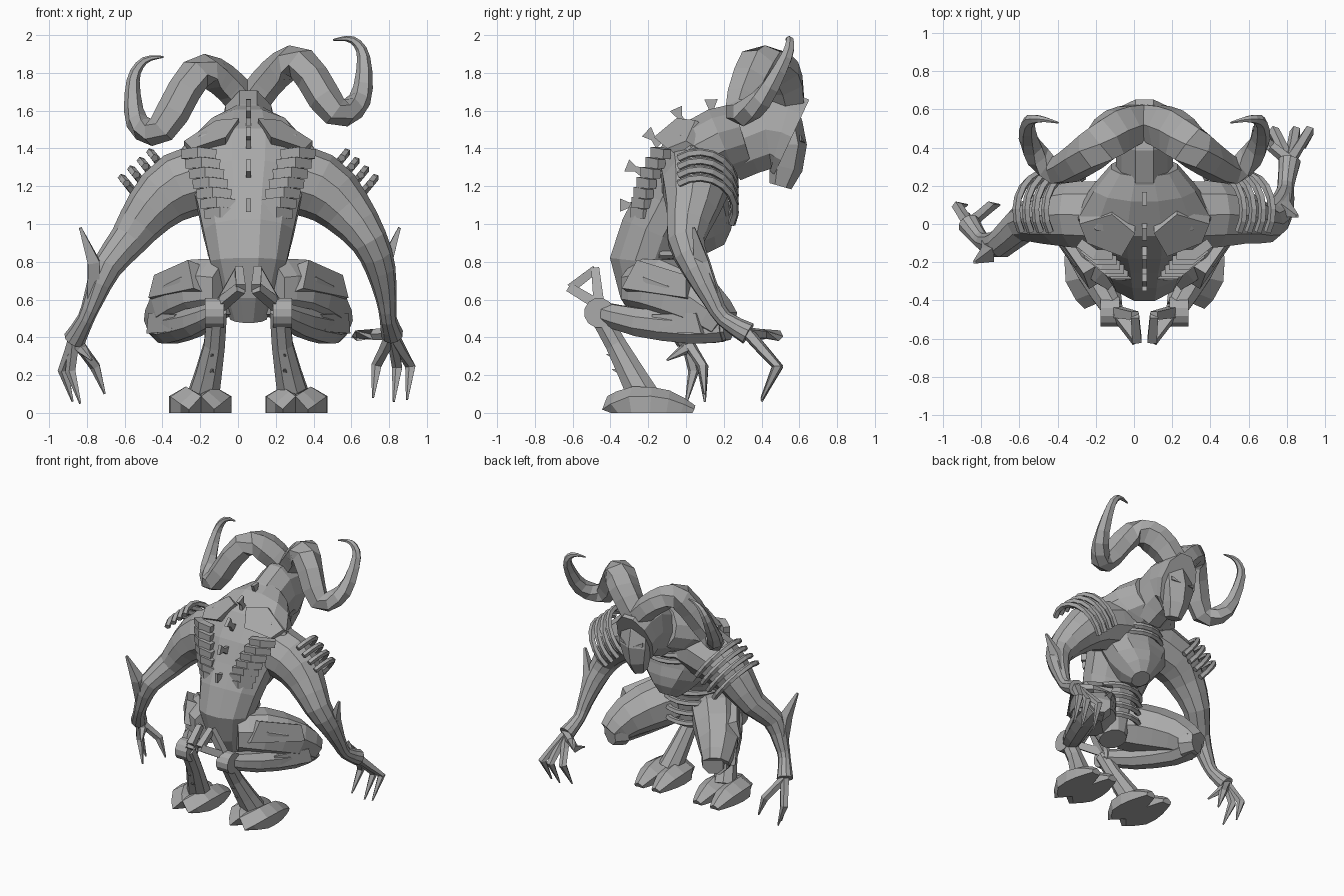
import bpy, bmesh, math
from mathutils import Vector

if "Cube" in bpy.data.objects:
    bpy.data.objects.remove(bpy.data.objects["Cube"])

grey = (0.4, 0.4, 0.4, 1)
stone = bpy.data.materials.new("stone grey")
stone.use_nodes = True
stone.diffuse_color = grey
stone.node_tree.nodes["Principled BSDF"].inputs["Base Color"].default_value = grey

MID = 0.055  # body centre line, slightly off because the hands reach unevenly
ACROSS, ALONG, UP = Vector((1, 0, 0)), Vector((0, 1, 0)), Vector((0, 0, 1))


def finish(name, bm):
    """Turn a bmesh into a flat shaded object."""
    bmesh.ops.recalc_face_normals(bm, faces=bm.faces)
    mesh = bpy.data.meshes.new(name)
    bm.to_mesh(mesh)
    bm.free()
    mesh.materials.append(stone)
    part = bpy.data.objects.new(name, mesh)
    bpy.context.collection.objects.link(part)


def smooth_path(points, steps):
    """Spline through points of x, y, z and radius."""
    keys = [Vector(p) for p in points]
    path = []
    for i in range(len(keys) - 1):
        b, c = keys[i], keys[i + 1]
        leave = (c - keys[max(i - 1, 0)]) / 2
        arrive = (keys[min(i + 2, len(keys) - 1)] - b) / 2
        for step in range(steps):
            t = step / steps
            ease = t * t * (3 - 2 * t)
            path.append(b.lerp(c, ease) + leave * t * (1 - t) ** 2 - arrive * t * t * (1 - t))
    return path + [keys[-1]]


def tube(name, points, sides=8, wide=ACROSS, depth=1, steps=2, side=1, lean=0):
    """Loft along a spline; the radius lies along 'wide', 'depth' caps the other one."""
    path = smooth_path(points, steps)
    for p in path:
        p.x *= side
        p.z += lean * p.x
    bm = bmesh.new()
    rings = []
    for i, p in enumerate(path):
        way = (path[min(i + 1, len(path) - 1)] - path[max(i - 1, 0)]).to_3d().normalized()
        u = (wide - way * wide.dot(way)).normalized()
        w = way.cross(u) * min(p.w, depth)
        ring = []
        for k in range(sides):
            a = math.tau * (k + 0.5) / sides
            spot = p.to_3d() + ACROSS * MID + u * p.w * math.cos(a) + w * math.sin(a)
            spot.z = max(spot.z, 0)
            ring.append(bm.verts.new(spot))
        rings.append(ring)
    for low, high in zip(rings, rings[1:]):
        for k in range(sides):
            bm.faces.new((low[k - 1], low[k], high[k], high[k - 1]))
    bm.faces.new(rings[0])
    bm.faces.new(rings[-1])
    finish(name, bm)


def slab(name, outline, push, side):
    """Polygon plate with thickness along a vector."""
    bm = bmesh.new()
    face = bm.faces.new([bm.verts.new((MID + side * x, y, z)) for x, y, z in outline])
    grown = bmesh.ops.extrude_face_region(bm, geom=[face])["geom"]
    moved = [g for g in grown if isinstance(g, bmesh.types.BMVert)]
    bmesh.ops.translate(bm, verts=moved, vec=(push[0] * side, push[1], push[2]))
    finish(name, bm)


def band(name, centre, u, w, start, end, wide=UP, side=1):
    """Thin curved band around a centre."""
    points = []
    for i in range(9):
        a = math.radians(start + (end - start) * i / 8)
        points.append((*(Vector(centre) + Vector(u) * math.cos(a) + Vector(w) * math.sin(a)), .022))
    tube(name, points, 5, wide, steps=1, side=side)


# Torso, chest and their bands
tube("torso", [(0, -.17, .5, .1), (0, -.22, .8, .21), (0, -.09, 1.1, .28),
               (0, .06, 1.37, .36), (0, .3, 1.47, .18)], 12, depth=.19)
tube("chest", [(0, .1, 1.4, .25), (0, .05, 1.2, .32), (0, .08, 1, .22), (0, .14, .86, .07)],
     10, depth=.17)
for i in range(3):
    band("collar_band", (0, .06, 1.18 + i * .05), (.2, 0, 0), ALONG * .19, 10, 170)
for i in range(4):
    band("belly_band", (0, -.18, .6 + i * .08), (.2, 0, 0), ALONG * .2, 10, 170)

# Head with a ridged mask
tube("head", [(0, .2, 1.4, .2), (0, .42, 1.5, .22), (0, .56, 1.46, .23)], 10, UP, depth=.15)
tube("face_mask", [(0, .5, 1.6, .1), (0, .55, 1.42, .13), (0, .5, 1.2, .06)], 6, depth=.09)

# Spines fan out around the upper back
for i in range(5):
    a = math.radians(180 - i * 22)
    out = Vector((0, math.cos(a), math.sin(a)))
    base = Vector((0, .15 + out.y * .4, 1.1 + out.z * .46))
    tube("back_spine", [(*base, .04), (*(base + out * .05), .02), (*(base + out * .1), .05)],
         4, ALONG + UP, depth=.018, steps=1)

# Shared shape of the upper arm, then each side's own forearm and claw tips
upper_arm = [(.1, .04, 1.28, .19), (.37, .05, 1.2, .18), (.52, .03, 1.07, .14), (.64, 0, .91, .1)]
forearms = {
    "left": [(.7, .06, .76, .08), (.73, .14, .6, .055), (.74, .2, .5, .045), (.76, .33, .42, .06)],
    "right": [(.75, -.1, .77, .08), (.82, -.1, .6, .055), (.86, -.08, .5, .045), (.92, 0, .39, .06)]}
claw_tips = {
    "left": [(.84, .4, .07), (.77, .4, .06), (.66, .4, .08), (.55, .4, .4)],
    "right": [(.93, .1, .06), (.89, 0, .05), (.76, .1, .1), (.83, -.1, .28)]}
claw_arch = {"left": Vector((.02, .12, 0)), "right": Vector((.05, .04, 0))}

for label, s in (("left", 1), ("right", -1)):
    # Eyes and horns, the horns leaning with the tilted head
    slab(label + "_eye", [(.03, .62, 1.43), (.1, .6, 1.47), (.1, .6, 1.44)], (0, .009, 0), s)
    tube(label + "_horn", [(0, .54, 1.62, .1), (.14, .49, 1.78, .13), (.28, .38, 1.82, .11),
                           (.46, .28, 1.55, .08), (.59, .4, 1.6, .06), (.61, .53, 1.82, .035),
                           (.55, .55, 1.92, .02), (.45, .53, 1.93, .005)],
         6, ALONG, .09, 3, s, .1)

    # Ribbed back panel and collar plate
    for i in range(8):
        t = i / 7
        x, y, z = .12 + t * .14, -.27 + t * .11 - math.sin(math.pi * t) * .03, 1 + t * .37
        tube(label + "_back_rib", [(x - .09, y, z, .035), (x, y, z + .01, .04), (x + .08, y + .06, z, .035)],
             4, UP, .05, 1, s)
    slab(label + "_collar_plate", [(.05, -.05, 1.56), (.17, .05, 1.55), (.34, 0, 1.44),
                                   (.3, -.1, 1.4), (.12, -.17, 1.46)], (0, .08, -.05), s)

    # Arm, elbow blade and shoulder hoops
    lower = forearms[label]
    tube(label + "_arm", upper_arm + lower, 10, ALONG, side=s)
    x, y, z, r = lower[1]
    tube(label + "_elbow_blade", [(x, y, z, r), (x, y - .06, z + .2, r), (x + .07, y - .1, z + .38, .01)],
         4, ALONG, .045, 1, s)
    for i in range(4):
        band(label + "_shoulder_hoop", (.38 + i * .05, .07, 1.21 - i * .045),
             (.14, 0, .17), ALONG * .19, -35, 115, ACROSS, s)

    # Fingers arch from the palm to each tip
    palm = Vector(lower[-1][:3])
    for tip in map(Vector, claw_tips[label]):
        bend = palm.lerp(tip, .5) + claw_arch[label]
        bend.x += (tip.x - palm.x) / 2
        tube(label + "_finger", [(*palm, .035), (*palm.lerp(bend, .5), .03), (*bend, .03), (*tip, .006)],
             5, steps=1, side=s)

    # Folded leg with plates
    tube(label + "_thigh", [(.1, -.24, .66, .15), (.23, -.12, .65, .18), (.39, .08, .56, .15),
                            (.46, .2, .46, .1)], 8, UP, side=s)
    tube(label + "_shin", [(.45, .19, .46, .09), (.41, .03, .45, .09), (.28, -.25, .48, .08),
                           (.17, -.44, .53, .06)], 8, UP, side=s)
    tube(label + "_knee_cap", [(.41, .14, .47, .11), (.45, .23, .46, .08)], 8, UP, steps=1, side=s)
    slab(label + "_thigh_plate", [(.29, -.34, .66), (.32, -.26, .81), (.5, 0, .73), (.53, 0, .61)],
         (-.1, .06, -.04), s)
    slab(label + "_shin_plate", [(.39, -.18, .52), (.53, .05, .53), (.54, .08, .42), (.41, -.17, .43)],
         (-.06, .04, 0), s)

    # Hock disc with a forked wing
    tube(label + "_hock", [(.13, -.46, .53, .08), (.23, -.46, .53, .08)], 12, UP, steps=1, side=s)
    root, rear, top = (.15, -.46, .57, .04), (.04, -.61, .66, .035), (.05, -.48, .76, .03)
    for ends in ((root, rear), (root, top), (rear, top)):
        tube(label + "_hock_wing", ends, 4, steps=1, side=s)

    # Hind shank with spikes, and a split hoof
    tube(label + "_hind_shank", [(.17, -.47, .54, .06), (.18, -.37, .36, .06), (.24, -.22, .08, .09)],
         8, side=s)
    for y, z in ((-.42, .29), (-.39, .21)):
        tube(label + "_shank_spike", [(.2, y + .08, z, .04), (.19, y, z + .02, .003)], 4, steps=1, side=s)
    for toe, x in (("inner", .18), ("outer", .33)):
        tube(label + "_" + toe + "_hoof", [(.25, -.37, 0, .1), (x, -.27, .04, .1),
                                           (x, -.1, .03, .09), (x, .04, 0, .04)], 6, side=s, depth=.11)
